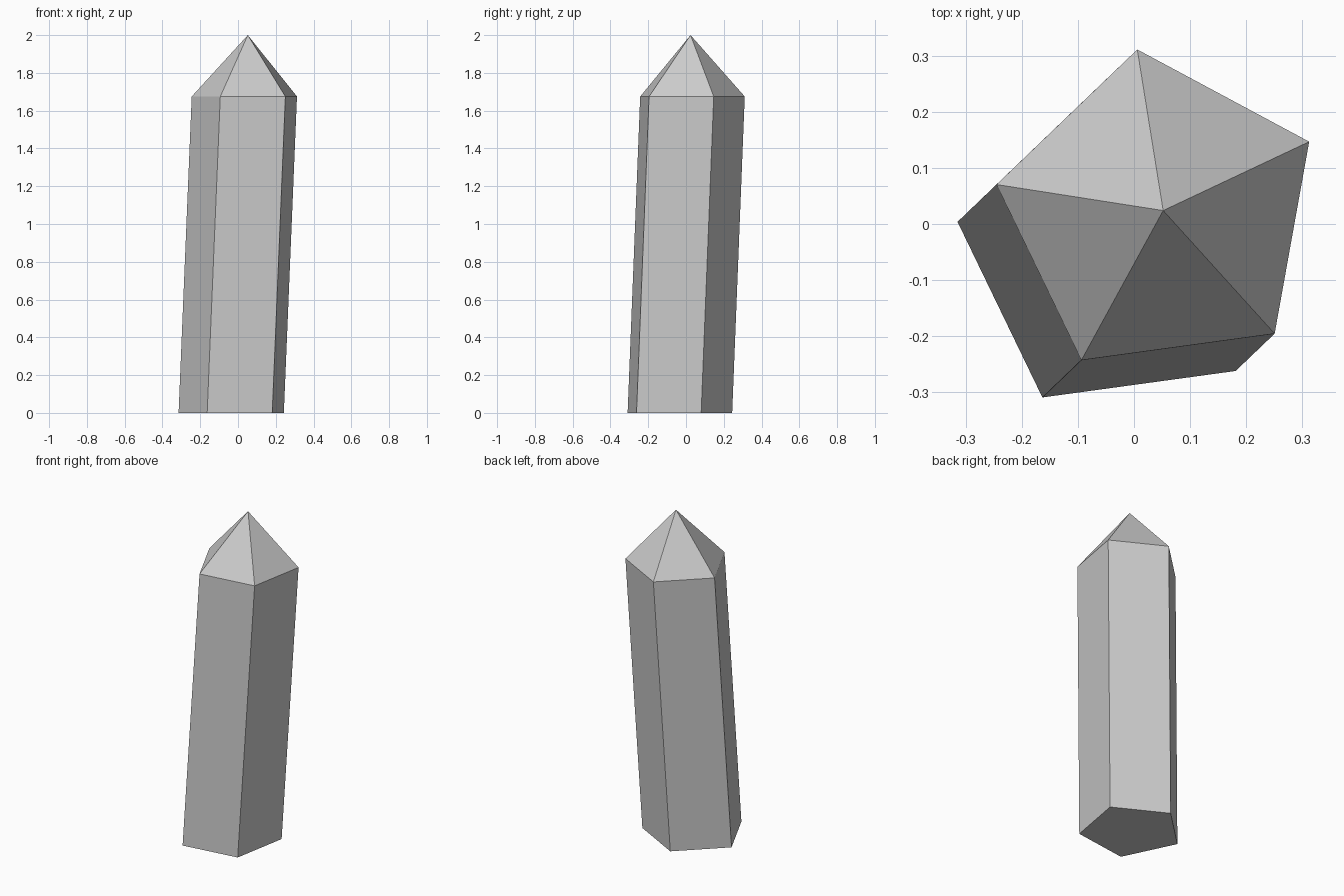
import bpy, bmesh
from math import cos, sin, radians, tau

if "Cube" in bpy.data.objects:
    bpy.data.objects.remove(bpy.data.objects["Cube"])

SIDES, RADIUS, TURN = 5, 0.2957, radians(25.8)


def ring(bm, cx, cy, z):
    """Regular pentagon of vertices around a centre."""
    return [bm.verts.new((cx + RADIUS * cos(TURN + tau * i / SIDES),
                          cy + RADIUS * sin(TURN + tau * i / SIDES), z))
            for i in range(SIDES)]


bm = bmesh.new()
# Leaning prism shaft: the upper ring is shifted sideways
base = ring(bm, -0.0235, -0.0485, 0.0)
shoulder = ring(bm, 0.046, 0.018, 1.675)
# Pointed tip
tip = bm.verts.new((0.052, 0.024, 2.0))

bm.faces.new(base[::-1])
for i in range(SIDES):
    j = (i + 1) % SIDES
    bm.faces.new((base[i], base[j], shoulder[j], shoulder[i]))
    bm.faces.new((shoulder[i], shoulder[j], tip))

mesh = bpy.data.meshes.new("crystal")
bm.to_mesh(mesh)
bm.free()
bpy.context.collection.objects.link(bpy.data.objects.new("crystal", mesh))
